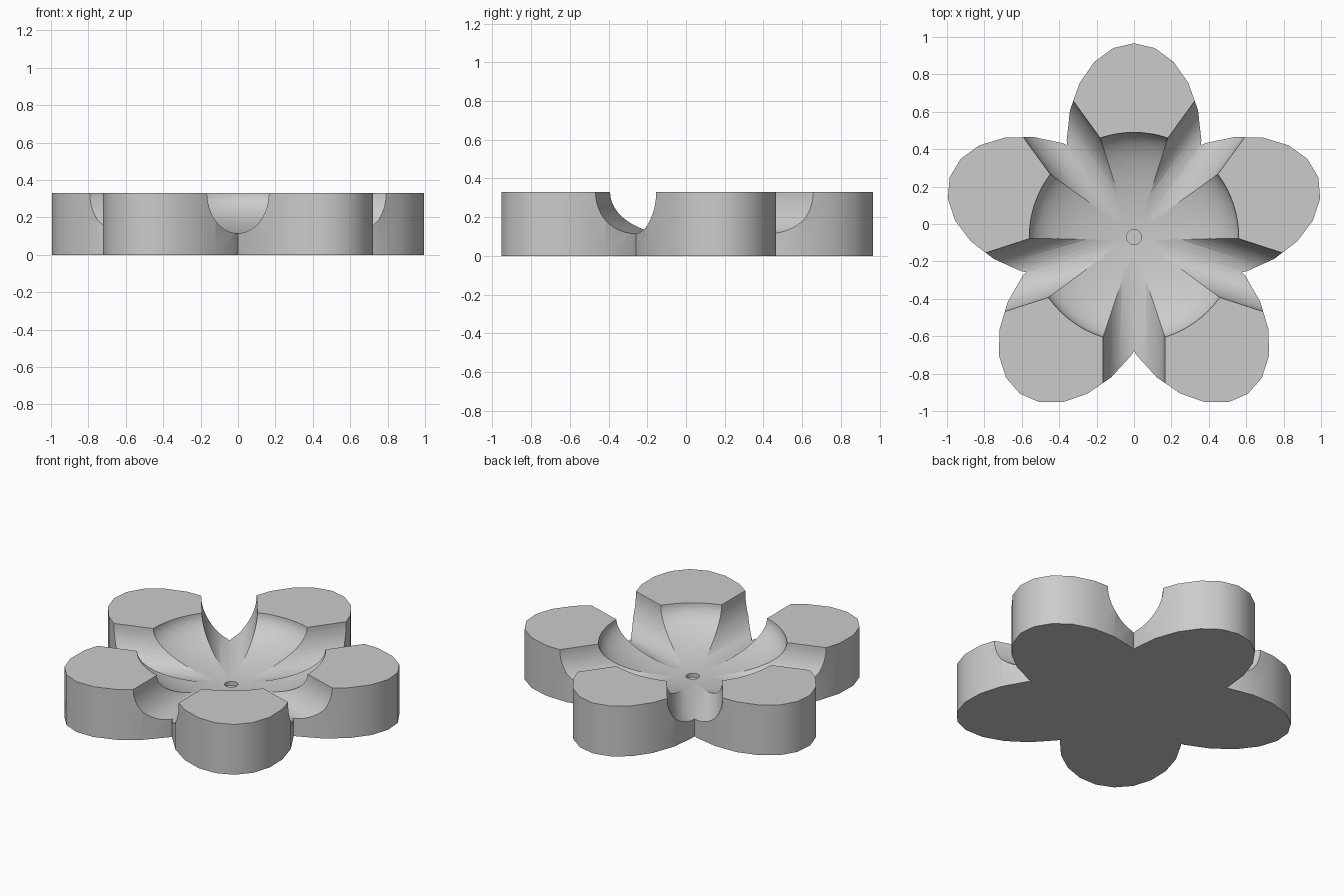
import bpy
import bmesh
from math import sin, cos, pi, radians
from mathutils import Matrix, Vector

cube = bpy.data.objects.get("Cube")
if cube:
    bpy.data.objects.remove(cube)

PETALS = 5
HEIGHT = 0.33
CENTRE = Vector((0, -0.07, 0))
HALF_LENGTH, HALF_WIDTH = 0.518, 0.36   # petal ellipse
NOTCH = 0.607                           # valley radius between petals
BOWL_RADIUS, BOWL_DEPTH = 0.56, 0.22
GROOVE_RADIUS, GROOVE_DEPTH = 0.165, 0.215

grey = bpy.data.materials.new("plain grey")
grey.use_nodes = True
colour = (0.6, 0.6, 0.6, 1)
grey.diffuse_color = colour
grey.node_tree.nodes["Principled BSDF"].inputs["Base Color"].default_value = colour


def finish(name, bm):
    bmesh.ops.recalc_face_normals(bm, faces=bm.faces)
    mesh = bpy.data.meshes.new(name)
    bm.to_mesh(mesh)
    bm.free()
    mesh.materials.append(grey)
    obj = bpy.data.objects.new(name, mesh)
    bpy.context.collection.objects.link(obj)
    return obj


def cylinder_cutter(name, radius, depth, matrix, sides):
    bm = bmesh.new()
    bmesh.ops.create_cone(bm, cap_ends=True, segments=sides, radius1=radius,
                          radius2=radius, depth=depth, matrix=matrix)
    return finish(name, bm)


# Flower-shaped slab: five elliptical petals meeting at sharp valleys
bm = bmesh.new()
outline = []
for k in range(PETALS):
    turn = Matrix.Rotation(k * 2 * pi / PETALS, 3, 'Z')
    for step in range(-5, 6):
        t = radians(18 * step)
        outline.append(turn @ Vector((-HALF_WIDTH * sin(t),
                                      HALF_LENGTH * (1 + cos(t)), 0)))
    a = pi / PETALS
    outline.append(turn @ Vector((-NOTCH * sin(a), NOTCH * cos(a), 0)))
base = bm.faces.new([bm.verts.new(p + CENTRE) for p in outline])
top = bmesh.ops.extrude_face_region(bm, geom=[base])
bmesh.ops.translate(bm, vec=(0, 0, HEIGHT),
                    verts=[v for v in top["geom"] if isinstance(v, bmesh.types.BMVert)])
dish = finish("flower_dish", bm)

# Shallow round bowl
rim = Matrix.Translation(CENTRE + Vector((0, 0, HEIGHT)))
bm = bmesh.new()
bmesh.ops.create_uvsphere(
    bm, u_segments=80, v_segments=48, radius=1,
    matrix=rim @ Matrix.Diagonal((BOWL_RADIUS, BOWL_RADIUS, BOWL_DEPTH, 1)))
cutters = [finish("bowl_cutter", bm)]

# Rounded grooves running out through each valley
for k in range(PETALS):
    turn = Matrix.Rotation((k + 0.5) * 2 * pi / PETALS, 4, 'Z')
    shape = (turn @ Matrix.Translation((0, 0.6, 0))
             @ Matrix.Diagonal((1, 1, GROOVE_DEPTH / GROOVE_RADIUS, 1))
             @ Matrix.Rotation(pi / 2, 4, 'X'))
    cutters.append(cylinder_cutter("groove_cutter", GROOVE_RADIUS, 1.2, rim @ shape, 48))

# Small recess in the middle of the bowl
cutters.append(cylinder_cutter("recess_cutter", 0.04, 0.1,
                               Matrix.Translation(CENTRE + Vector((0, 0, 0.135))), 32))

bpy.context.view_layer.objects.active = dish
for cutter in cutters:
    cutter.hide_render = True
    cut = dish.modifiers.new("cut", 'BOOLEAN')
    cut.operation = 'DIFFERENCE'
    cut.solver = 'EXACT'
    cut.object = cutter
    bpy.ops.object.modifier_apply(modifier=cut.name)
    bpy.data.objects.remove(cutter)

# Smooth walls with crisp edges
bpy.ops.object.select_all(action='DESELECT')
dish.select_set(True)
bpy.ops.object.shade_smooth_by_angle(angle=radians(30))
